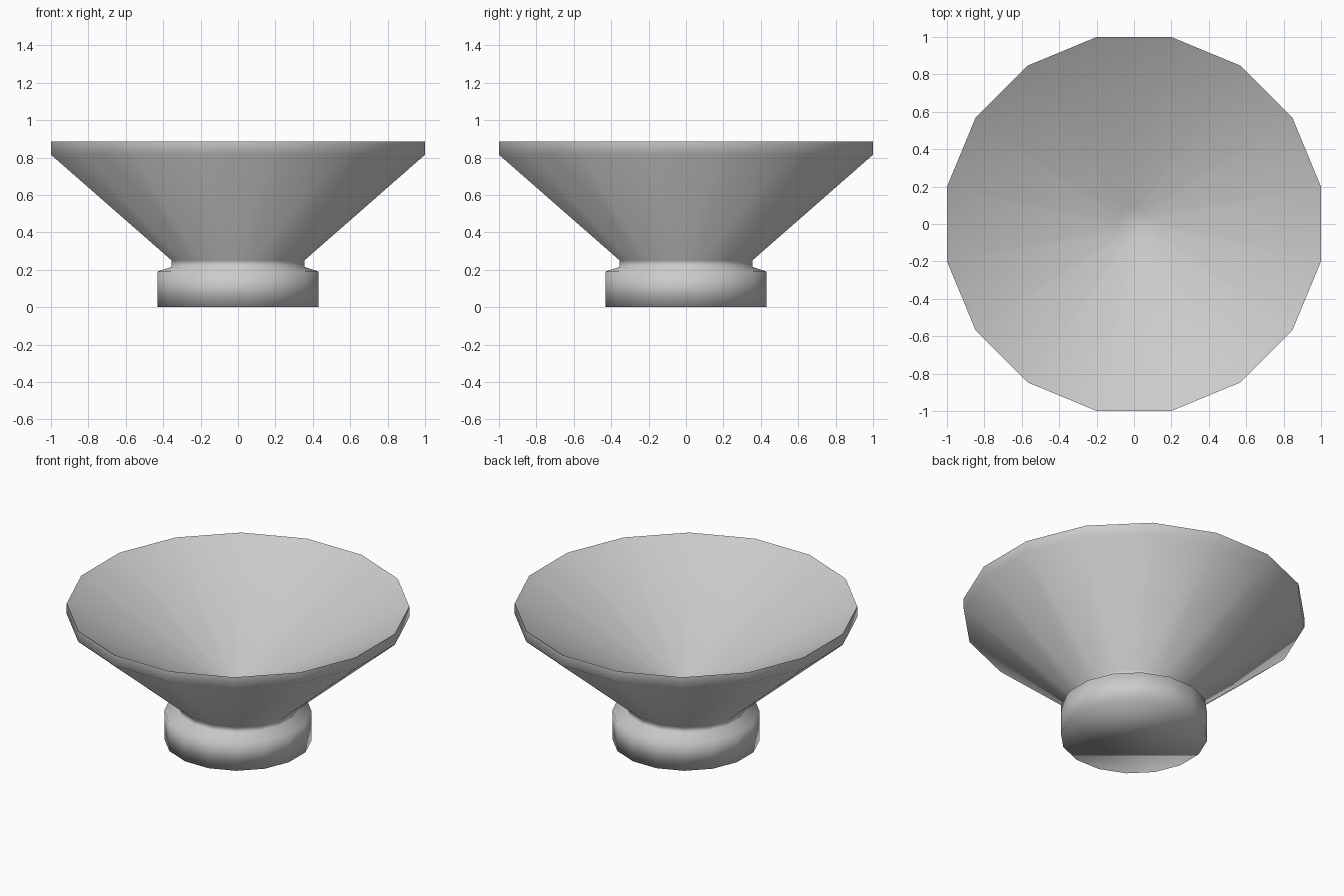
import bpy, bmesh, math

if "Cube" in bpy.data.objects:
    bpy.data.objects.remove(bpy.data.objects["Cube"])

SIDES = 16
# profile radii are measured to the flats of the 16-sided rings
FLAT_TO_CORNER = 1 / math.cos(math.pi / SIDES)

# (radius, height): foot, shoulder, neck, flared bowl, rim, floor of the hollow
profile = [(0.43, 0.00), (0.43, 0.19), (0.355, 0.215), (0.355, 0.25),
           (1.00, 0.815), (1.00, 0.885), (0.09, 0.36)]


def make_ring(bm, r, z):
    rad = r * FLAT_TO_CORNER
    angles = [2 * math.pi * (i + 0.5) / SIDES for i in range(SIDES)]
    return [bm.verts.new((rad * math.cos(a), rad * math.sin(a), z)) for a in angles]


bm = bmesh.new()

# outer surface, then down into the conical hollow
rings = [make_ring(bm, r, z) for r, z in profile]
for low, high in zip(rings, rings[1:]):
    for i in range(SIDES):
        j = (i + 1) % SIDES
        bm.faces.new((low[i], low[j], high[j], high[i]))

# flat underside and small floor of the hollow
bm.faces.new(list(reversed(rings[0])))
bm.faces.new(rings[-1])

for f in bm.faces:
    f.smooth = True
# crisp lip between the outside and the hollow
rim = rings[-2]
for i in range(SIDES):
    bm.edges.get((rim[i], rim[(i + 1) % SIDES])).smooth = False

mesh = bpy.data.meshes.new("footed_bowl")
bm.to_mesh(mesh)
bm.free()
obj = bpy.data.objects.new("footed_bowl", mesh)
bpy.context.collection.objects.link(obj)
